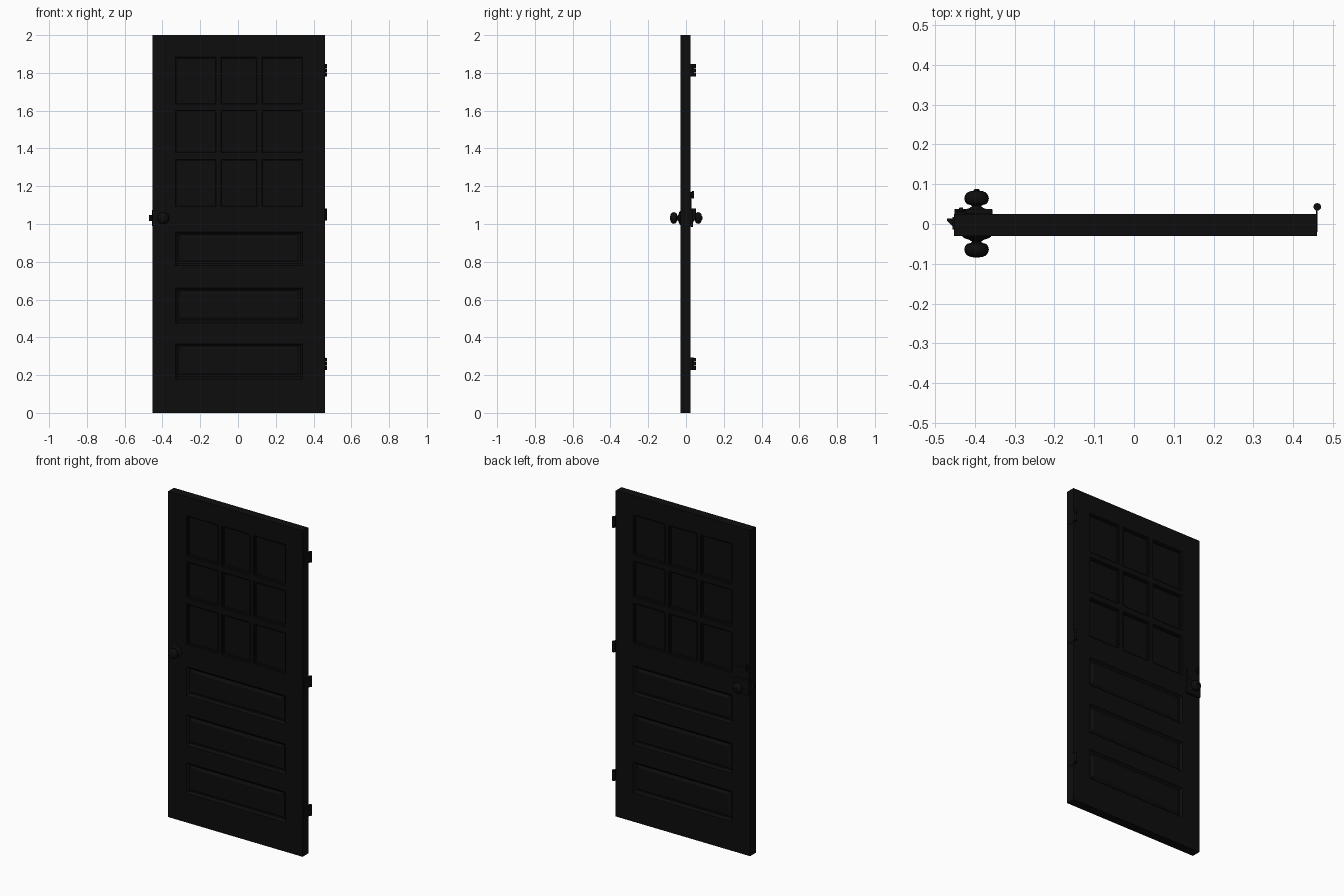
import bpy, bmesh, math
from mathutils import Matrix

if "Cube" in bpy.data.objects:
    bpy.data.objects.remove(bpy.data.objects["Cube"])

black = bpy.data.materials.new("black_paint")
black.diffuse_color = (0.004, 0.004, 0.004, 1)
black.use_nodes = True
black.node_tree.nodes["Principled BSDF"].inputs["Base Color"].default_value = black.diffuse_color
YF, YB = -0.03, 0.025          # door faces
KX, KZ = -0.396, 1.032         # knob axis


def finish(name, bm, smooth=False):
    me = bpy.data.meshes.new(name)
    bm.to_mesh(me)
    bm.free()
    ob = bpy.data.objects.new(name, me)
    bpy.context.collection.objects.link(ob)
    me.materials.append(black)
    if smooth:
        bpy.ops.object.select_all(action='DESELECT')
        ob.select_set(True)
        bpy.context.view_layer.objects.active = ob
        bpy.ops.object.shade_smooth_by_angle(angle=math.radians(35))
    return ob


def box(name, x0, x1, y0, y1, z0, z1, bevel=0):
    bm = bmesh.new()
    m = Matrix.Translation(((x0 + x1) / 2, (y0 + y1) / 2, (z0 + z1) / 2))
    bmesh.ops.create_cube(bm, size=1, matrix=m @ Matrix.Diagonal((x1 - x0, y1 - y0, z1 - z0, 1)))
    if bevel:
        bmesh.ops.bevel(bm, geom=bm.edges[:], offset=bevel, segments=2, affect='EDGES', profile=0.5)
    return finish(name, bm)


def lathe_y(name, profile, cx, cz, sign, n=32):
    """Turn (radius, distance) points around an axis running along y."""
    bm = bmesh.new()
    rings = [[bm.verts.new((cx + r * math.cos(2 * math.pi * k / n), sign * y,
                            cz + r * math.sin(2 * math.pi * k / n))) for k in range(n)]
             for r, y in profile]
    for a, b in zip(rings, rings[1:]):
        for k in range(n):
            bm.faces.new((a[k], a[(k + 1) % n], b[(k + 1) % n], b[k]))
    bm.faces.new(rings[0])
    bm.faces.new(rings[-1])
    bmesh.ops.recalc_face_normals(bm, faces=bm.faces[:])
    return finish(name, bm, True)


# Door leaf: flat skins with moulded openings on both sides
xs = [-0.453, -0.33, -0.116, -0.091, 0.101, 0.126, 0.342, 0.46]
zs = [0, 0.18, 0.366, 0.475, 0.66, 0.78, 0.957, 1.092, 1.342, 1.378, 1.602, 1.634, 1.884, 2.0]
wide_rows, pane_rows, pane_cols = (1, 3, 5), (7, 9, 11), (1, 3, 5)
bm = bmesh.new()


def rect(x0, x1, z0, z1, y):
    return [(x0, y, z0), (x1, y, z0), (x1, y, z1), (x0, y, z1)]


def face(pts, back):
    bm.faces.new([bm.verts.new(p) for p in (reversed(pts) if back else pts)])


def opening(x0, x1, z0, z1, steps, back):
    """Nested rings: each step is (inset, depth below the door face)."""
    y0, s = (YB, -1) if back else (YF, 1)
    loops = [rect(x0 + i, x1 - i, z0 + i, z1 - i, y0 + s * d) for i, d in steps]
    for a, b in zip(loops, loops[1:]):
        for k in range(4):
            j = (k + 1) % 4
            face([a[k], a[j], b[j], b[k]], back)
    face(loops[-1], back)


pane_steps = [(0, 0), (0.003, 0.006), (0.009, 0.008), (0.009, 0.016)]
panel_steps = [(0, 0), (0.004, 0.006), (0.012, 0.012), (0.018, 0.012), (0.03, 0.005)]
for back in (False, True):
    y = YB if back else YF
    for j in range(len(zs) - 1):
        for i in range(len(xs) - 1):
            x0, x1, z0, z1 = xs[i], xs[i + 1], zs[j], zs[j + 1]
            if j in wide_rows and 1 <= i <= 5:
                continue
            if j in pane_rows and i in pane_cols:
                opening(x0, x1, z0, z1, pane_steps, back)
            else:
                face(rect(x0, x1, z0, z1, y), back)
    for j in wide_rows:
        opening(xs[1], xs[6], zs[j], zs[j + 1], panel_steps, back)
f, b = rect(xs[0], xs[-1], 0, 2, YF), rect(xs[0], xs[-1], 0, 2, YB)
for k in range(4):
    j = (k + 1) % 4
    face([f[j], f[k], b[k], b[j]], False)
bmesh.ops.remove_doubles(bm, verts=bm.verts[:], dist=1e-5)
finish("door_leaf", bm)

# Hinges: barrel, leaf and knuckle gaps
for n, z in enumerate((0.26, 1.05, 1.814)):
    box(f"hinge_leaf_{n}", 0.458, 0.462, -0.02, 0.043, z - 0.032, z + 0.032)
    bm = bmesh.new()
    for k in (-1, 0, 1):
        bmesh.ops.create_cone(bm, cap_ends=True, segments=20, radius1=0.0095, radius2=0.0095,
                              depth=0.0207, matrix=Matrix.Translation((0.461, 0.043, z + k * 0.0215)))
    finish(f"hinge_barrel_{n}", bm, True)

# Knobs with rosettes
knob = [(0.036, 0.026), (0.036, 0.032), (0.03, 0.036), (0.018, 0.04), (0.011, 0.045), (0.016, 0.048),
        (0.024, 0.05), (0.029, 0.056), (0.031, 0.064), (0.029, 0.072), (0.024, 0.079), (0.014, 0.083), (0.006, 0.084)]
lathe_y("front_knob", knob, KX, KZ, -1)
lathe_y("back_knob", knob, KX, KZ, 1)
lathe_y("lock_button", [(0.007, 0.082), (0.007, 0.086), (0.005, 0.088)], KX, KZ, 1, 16)

# Rim lock on the back, with its upper plate and turn piece
box("lock_case", -0.452, -0.356, 0.024, 0.038, 0.985, 1.08, 0.003)
box("lock_plate", -0.448, -0.36, 0.024, 0.028, 1.08, 1.15)
lathe_y("turn_collar", [(0.014, 0.024), (0.014, 0.031), (0.009, 0.035)], -0.435, 1.155, 1, 20)
box("turn_piece", -0.44, -0.43, 0.03, 0.042, 1.135, 1.175, 0.003)

# Latch plate and bevelled bolt on the door edge
box("latch_plate", -0.456, -0.452, -0.014, 0.018, 0.99, 1.075)
bm = bmesh.new()
outline = [(-0.45, -0.012), (-0.45, 0.014), (-0.47, 0.014), (-0.47, 0.008)]
base = bm.faces.new([bm.verts.new((x, y, KZ - 0.016)) for x, y in outline])
top = bmesh.ops.extrude_face_region(bm, geom=[base])
bmesh.ops.translate(bm, vec=(0, 0, 0.032), verts=[v for v in top["geom"] if isinstance(v, bmesh.types.BMVert)])
bmesh.ops.recalc_face_normals(bm, faces=bm.faces[:])
finish("latch_bolt", bm)
